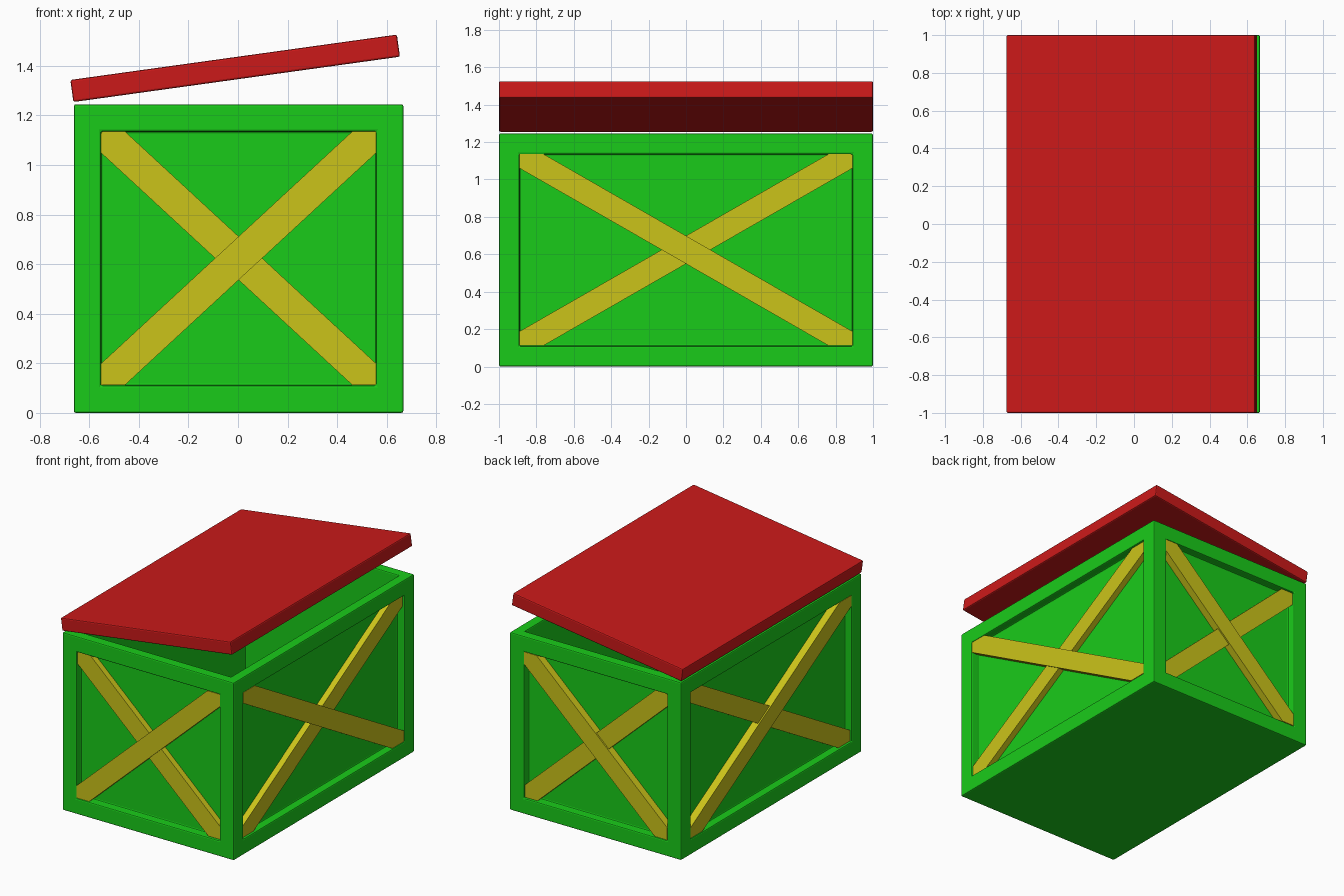
import bpy, bmesh, math
from mathutils import Vector, Matrix

if "Cube" in bpy.data.objects:
    bpy.data.objects.remove(bpy.data.objects["Cube"])

X0, X1, Y1, H = -0.662, 0.667, 1.0, 1.245   # crate extents
CX = (X0 + X1) / 2
FRAME, RECESS, WALL = 0.11, 0.055, 0.07


def material(name, rgb):
    m = bpy.data.materials.new(name)
    m.diffuse_color = (*rgb, 1)
    m.use_nodes = True
    m.node_tree.nodes["Principled BSDF"].inputs["Base Color"].default_value = m.diffuse_color
    return m


GREEN = material("green paint", (0.01, 0.6, 0.01))
YELLOW = material("yellow paint", (0.6, 0.55, 0.01))
RED = material("red paint", (0.6, 0.01, 0.01))


def finish(bm, name, mat, bevel=0.0):
    bmesh.ops.recalc_face_normals(bm, faces=bm.faces)
    me = bpy.data.meshes.new(name)
    bm.to_mesh(me)
    bm.free()
    ob = bpy.data.objects.new(name, me)
    bpy.context.collection.objects.link(ob)
    me.materials.append(mat)
    if bevel:
        b = ob.modifiers.new("soft edges", 'BEVEL')
        b.width, b.segments, b.limit_method = bevel, 2, 'ANGLE'
    return ob


def box(size, matrix):
    bm = bmesh.new()
    bmesh.ops.create_cube(bm, size=1, matrix=matrix @ Matrix.Diagonal((*size, 1)))
    bm.normal_update()
    return bm


# Crate body: recessed side panels and a hollow, open top
bm = box((X1 - X0, 2 * Y1, H), Matrix.Translation((CX, 0, H / 2)))
sides = [f for f in bm.faces if abs(f.normal.z) < 0.5]
top = [f for f in bm.faces if f.normal.z > 0.5]
bmesh.ops.inset_individual(bm, faces=sides, thickness=FRAME, use_even_offset=True)
for f in sides:
    n = f.normal.copy()
    ring = bmesh.ops.extrude_discrete_faces(bm, faces=[f])['faces'][0]
    bmesh.ops.translate(bm, verts=ring.verts, vec=-n * RECESS)
bmesh.ops.inset_individual(bm, faces=top, thickness=WALL, use_even_offset=True)
floor = bmesh.ops.extrude_discrete_faces(bm, faces=top)['faces'][0]
bmesh.ops.translate(bm, verts=floor.verts, vec=(0, 0, WALL - H))
finish(bm, "crate_body", GREEN, 0.008)

# Tilted lid
tilt = Matrix.Translation((-0.0115, 0, 1.39)) @ Matrix.Rotation(math.radians(-7.9), 4, 'Y')
finish(box((1.33, 2.0, 0.09), tilt), "lid", RED, 0.008)


def brace(name, half, cut_u, cut_v, lean, front, origin, u_axis, out):
    """Diagonal plank with ends trimmed to the recess corners."""
    lo, hi = 0.113, 1.135
    pts = [(-half, lo), (-half + cut_u, lo), (half, hi - cut_v),
           (half, hi), (half - cut_u, hi), (-half, lo + cut_v)]
    bm = bmesh.new()
    u, n = Vector(u_axis), Vector(out)
    loops = [[bm.verts.new(Vector(origin) + u * (a * lean) + Vector((0, 0, z)) + n * d)
              for a, z in pts] for d in (-RECESS - 0.004, front)]
    for lp in loops:
        bm.faces.new(lp)
    for i in range(6):
        j = (i + 1) % 6
        bm.faces.new((loops[0][i], loops[0][j], loops[1][j], loops[1][i]))
    finish(bm, name, YELLOW)


# Crossed braces on all four sides
for s, end, side in ((-1, "front", "left"), (1, "back", "right")):
    for lean, front, layer in ((1, -0.003, "outer"), (-1, -0.013, "inner")):
        brace(f"{end}_{layer}_brace", 0.555, 0.097, 0.086, lean, front,
              (CX, s * Y1, 0), (1, 0, 0), (0, s, 0))
        brace(f"{side}_{layer}_brace", 0.89, 0.13, 0.075, -lean, front,
              (X1 if s > 0 else X0, 0, 0), (0, 1, 0), (s, 0, 0))
